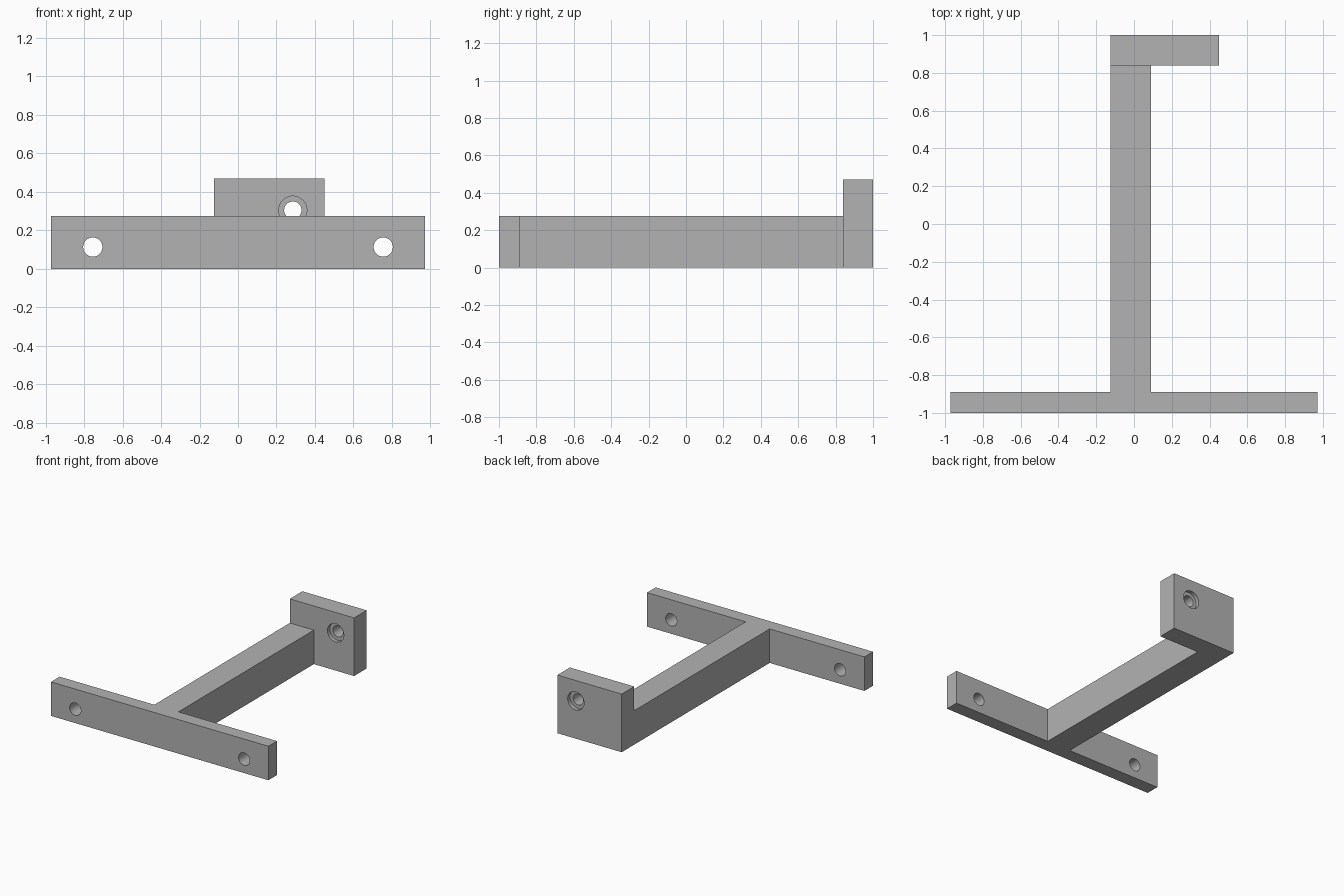
import bpy
import bmesh
from math import radians
from mathutils import Matrix

cube = bpy.data.objects.get("Cube")
if cube:
    bpy.data.objects.remove(cube, do_unlink=True)

grey = bpy.data.materials.new("plain grey")
grey.use_nodes = True
colour = (0.45, 0.45, 0.45, 1)
grey.diffuse_color = colour
grey.node_tree.nodes["Principled BSDF"].inputs["Base Color"].default_value = colour


def to_object(name, bm):
    bmesh.ops.recalc_face_normals(bm, faces=bm.faces)
    mesh = bpy.data.meshes.new(name)
    bm.to_mesh(mesh)
    bm.free()
    mesh.materials.append(grey)
    obj = bpy.data.objects.new(name, mesh)
    bpy.context.collection.objects.link(obj)
    return obj


def prism(name, outline, height):
    """Plan outline extruded upwards from the ground."""
    bm = bmesh.new()
    face = bm.faces.new([bm.verts.new((x, y, 0)) for x, y in outline])
    top = bmesh.ops.extrude_face_region(bm, geom=[face])["geom"]
    bmesh.ops.translate(bm, vec=(0, 0, height),
                        verts=[v for v in top if isinstance(v, bmesh.types.BMVert)])
    return to_object(name, bm)


def drill(name, x, z, y0, y1, radius):
    """Cylinder along y used as a cutter."""
    bm = bmesh.new()
    place = Matrix.Translation((x, (y0 + y1) / 2, z)) @ Matrix.Rotation(radians(90), 4, "X")
    bmesh.ops.create_cone(bm, cap_ends=True, segments=48, radius1=radius, radius2=radius,
                          depth=y1 - y0, matrix=place)
    obj = to_object(name, bm)
    obj.hide_render = True
    return obj


def combine(target, tool, operation):
    """Apply a boolean and discard the tool object."""
    mod = target.modifiers.new(operation, "BOOLEAN")
    mod.operation = operation
    mod.solver = "EXACT"
    mod.object = tool
    bpy.context.view_layer.objects.active = target
    bpy.ops.object.modifier_apply(modifier=mod.name)
    bpy.data.objects.remove(tool, do_unlink=True)


# T-shaped mounting plate and arm
left, right = -0.125, 0.09
plate_back, pad_front = -0.89, 0.84
bracket = prism("bracket", [
    (-0.972, -1), (0.972, -1), (0.972, plate_back), (right, plate_back),
    (right, pad_front), (left, pad_front), (left, plate_back), (-0.972, plate_back)], 0.275)

# Taller end block, offset to the left
pad = prism("end_block", [(left, pad_front), (0.45, pad_front), (0.45, 1), (left, 1)], 0.47)
combine(bracket, pad, "UNION")

# Plate screw holes
for x in (-0.755, 0.755):
    combine(bracket, drill("screw_hole", x, 0.113, -1.1, -0.8, 0.05), "DIFFERENCE")

# End block hole, counterbored on both faces
for y0, y1, radius in ((0.7, 1.1, 0.045), (0.7, 0.87, 0.073), (0.97, 1.1, 0.073)):
    combine(bracket, drill("block_hole", 0.285, 0.305, y0, y1, radius), "DIFFERENCE")

# Smooth bores, sharp corners
bpy.ops.object.select_all(action="DESELECT")
bracket.select_set(True)
bpy.context.view_layer.objects.active = bracket
bpy.ops.object.shade_smooth_by_angle(angle=radians(30))
